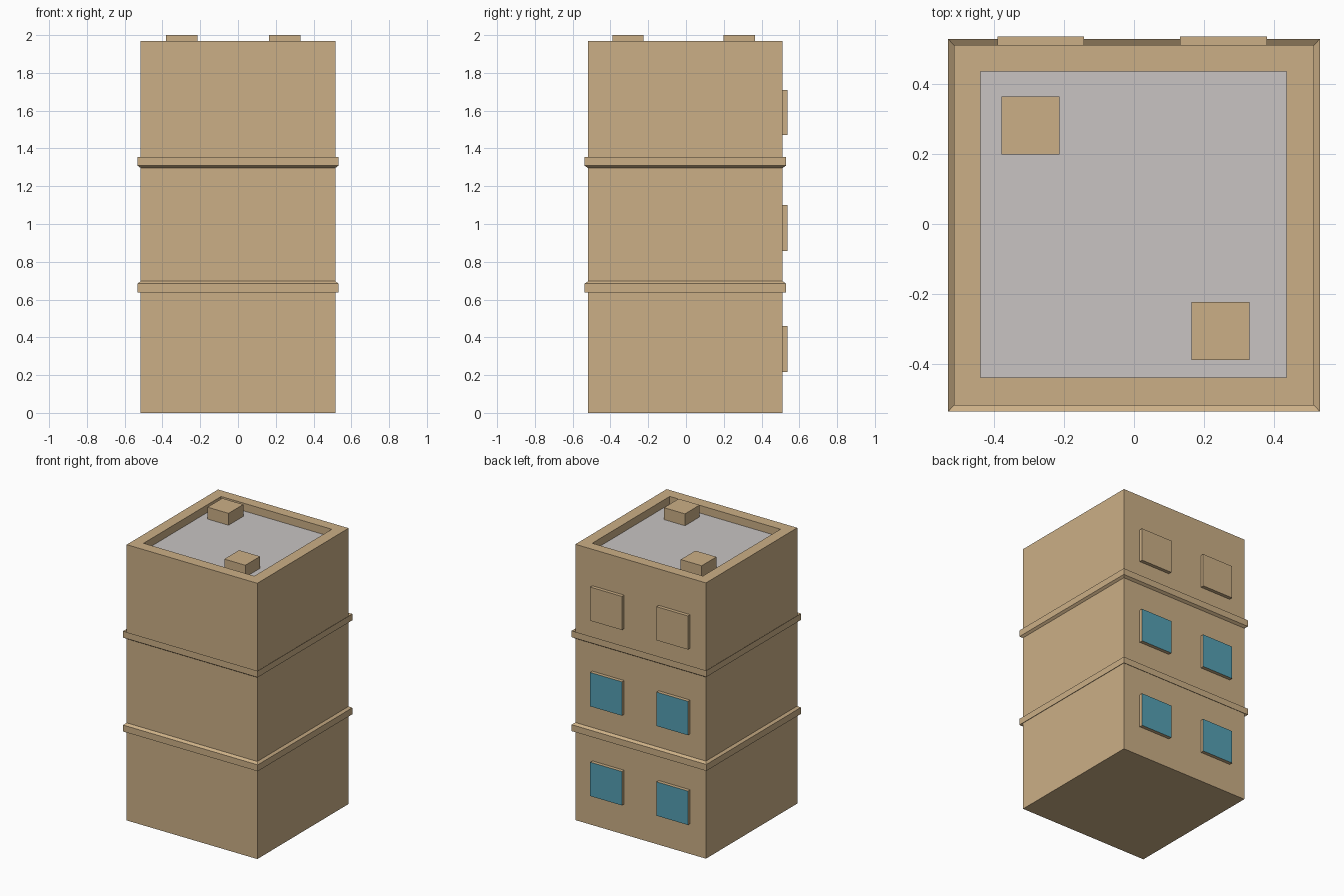
import bpy, bmesh

if "Cube" in bpy.data.objects:
    bpy.data.objects.remove(bpy.data.objects["Cube"])


def material(name, rgb):
    m = bpy.data.materials.new(name)
    m.diffuse_color = (*rgb, 1)
    m.use_nodes = True
    m.node_tree.nodes["Principled BSDF"].inputs["Base Color"].default_value = m.diffuse_color
    return m


TAN = material("tan_wall", (0.60, 0.43, 0.24))
GREY = material("roof_grey", (0.58, 0.55, 0.54))
BLUE = material("window_blue", (0.09, 0.35, 0.45))

BODY = (-0.516, 0.516, -0.519, 0.512)
LEDGE = (-0.532, 0.532, -0.537, 0.53)
WELL = (-0.439, 0.436, -0.439, 0.436)


def add_object(name, bm, *mats):
    bmesh.ops.recalc_face_normals(bm, faces=bm.faces)
    me = bpy.data.meshes.new(name)
    bm.to_mesh(me)
    bm.free()
    for m in mats:
        me.materials.append(m)
    ob = bpy.data.objects.new(name, me)
    bpy.context.collection.objects.link(ob)
    return ob


def rings(levels, cap=False, cap_material=0):
    """Stack rectangular loops (rectangle, z), bridge them, and cap both ends."""
    bm = bmesh.new()
    loops = []
    for (x0, x1, y0, y1), z in levels:
        loops.append([bm.verts.new((x, y, z)) for x, y in
                      ((x0, y0), (x1, y0), (x1, y1), (x0, y1))])
    for a, b in zip(loops, loops[1:]):
        for i in range(4):
            j = (i + 1) % 4
            bm.faces.new((a[i], a[j], b[j], b[i]))
    if cap:
        bm.faces.new(loops[0])
        bm.faces.new(loops[-1]).material_index = cap_material
    return bm


def box(name, x0, x1, y0, y1, z0, z1):
    r = (x0, x1, y0, y1)
    return add_object(name, rings([(r, z0), (r, z1)], cap=True), TAN)


# Tower shell: walls with two slanted floor ledges, parapet and sunken roof
tower = rings([
    (BODY, 0), (BODY, 0.650), (LEDGE, 0.638), (LEDGE, 0.684), (BODY, 0.697),
    (BODY, 1.297), (LEDGE, 1.309), (LEDGE, 1.355), (BODY, 1.343),
    (BODY, 1.97), (WELL, 1.97), (WELL, 1.915)], cap=True, cap_material=1)
add_object("tower", tower, TAN, GREY)

# Rooftop units
box("roof_unit_left", -0.38, -0.214, 0.199, 0.365, 1.914, 2.0)
box("roof_unit_right", 0.165, 0.331, -0.39, -0.224, 1.914, 2.0)

# Back windows: the top row is blank, the lower rows have blue panes
for row, (z0, z1) in enumerate(((0.217, 0.459), (0.858, 1.10), (1.47, 1.71))):
    for side, x0, x1 in (("left", -0.391, -0.143), ("right", 0.131, 0.381)):
        win = box(f"window_{row + 1}_{side}", x0, x1, 0.505, 0.537, z0, z1)
        if row < 2:
            win.data.materials.append(BLUE)
            for p in win.data.polygons:
                if p.normal.y > 0.9:
                    p.material_index = 1
